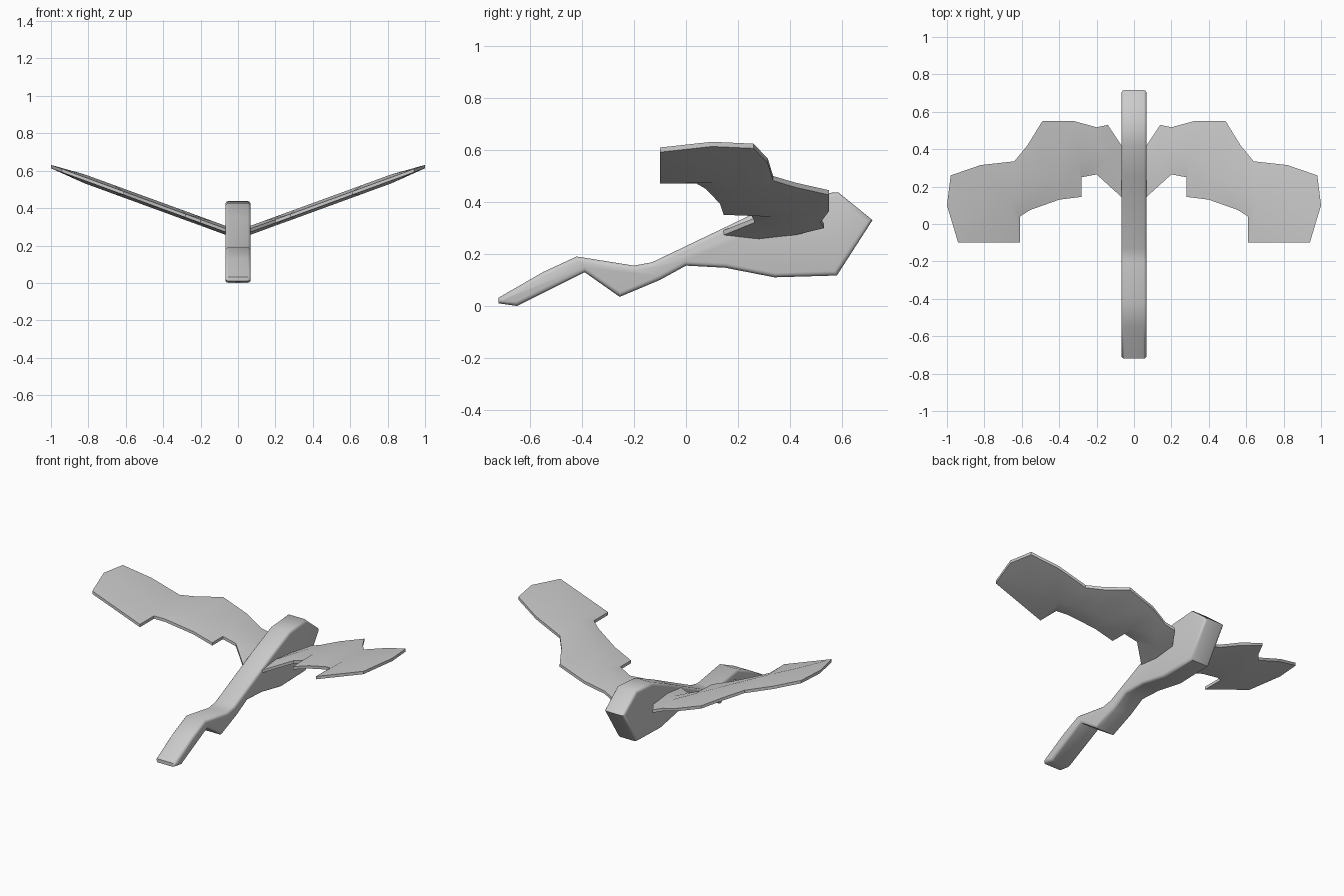
import bpy, bmesh, math

if "Cube" in bpy.data.objects:
    bpy.data.objects.remove(bpy.data.objects["Cube"])


def finish(name, bm, angle):
    bmesh.ops.recalc_face_normals(bm, faces=bm.faces)
    mesh = bpy.data.meshes.new(name)
    bm.to_mesh(mesh)
    bm.free()
    obj = bpy.data.objects.new(name, mesh)
    bpy.context.collection.objects.link(obj)
    bpy.ops.object.select_all(action='DESELECT')
    obj.select_set(True)
    bpy.context.view_layer.objects.active = obj
    bpy.ops.object.shade_smooth_by_angle(angle=math.radians(angle))
    return obj


# Body: side profile (y, z) extruded across x, long edges rounded
profile = [(-0.72, 0.032), (-0.55, 0.13), (-0.42, 0.19), (-0.2, 0.155),
           (-0.13, 0.168), (0.25, 0.35), (0.42, 0.425), (0.585, 0.437),
           (0.717, 0.33), (0.58, 0.117), (0.34, 0.11), (0.15, 0.147),
           (0.0, 0.155), (-0.1, 0.10), (-0.255, 0.035), (-0.39, 0.13),
           (-0.65, 0.0), (-0.72, 0.01)]
HALF = 0.068
bm = bmesh.new()
left = [bm.verts.new((-HALF, y, z)) for y, z in profile]
right = [bm.verts.new((HALF, y, z)) for y, z in profile]
caps = [bm.faces.new(left), bm.faces.new(right[::-1])]
for i in range(len(profile)):
    j = (i + 1) % len(profile)
    bm.faces.new((left[i], right[i], right[j], left[j]))
rim = [e for f in caps for e in f.edges]
bmesh.ops.recalc_face_normals(bm, faces=bm.faces)
bmesh.ops.bevel(bm, geom=rim, offset=0.017, segments=3, profile=0.5,
                affect='EDGES', clamp_overlap=False)
finish("body", bm, 50)

# Wing: leading edge, raised ridge and trailing edge seen from above (x, y)
lead = [(0.04, 0.38), (0.14, 0.53), (0.2, 0.517), (0.32, 0.55), (0.49, 0.55),
        (0.57, 0.42), (0.64, 0.335), (0.82, 0.315), (0.98, 0.26), (0.99, 0.18)]
ridge = [(0.04, 0.25), (0.13, 0.35), (0.19, 0.415), (0.3, 0.345), (0.42, 0.27),
         (0.5, 0.22), (0.58, 0.17), (0.66, 0.12), (0.82, 0.05), (1.0, 0.1)]
trail = [(0.04, 0.12), (0.2, 0.265), (0.28, 0.25), (0.28, 0.145), (0.40, 0.13),
         (0.555, 0.075), (0.61, 0.04), (0.61, -0.10), (0.94, -0.10), (0.97, 0.0)]


def wing_point(bm, p, offset):
    return bm.verts.new((p[0], p[1], 0.257 + 0.365 * p[0] + offset))


bm = bmesh.new()
sheets = []
for side in (1, -1):
    rows = []
    for k, line in enumerate((lead, ridge, trail)):
        rows.append([wing_point(bm, p, side * (0.024 if k == 1 and i < 9 else 0.009))
                     for i, p in enumerate(line)])
    for a, b in zip(rows, rows[1:]):
        for i in range(len(a) - 1):
            bm.faces.new((a[i], a[i + 1], b[i + 1], b[i]))
    sheets.append(rows[0] + [rows[1][-1]] + rows[2][::-1] + [rows[1][0]])
top, bottom = sheets
for i in range(len(top)):
    j = (i + 1) % len(top)
    bm.faces.new((top[i], top[j], bottom[j], bottom[i]))
wings = finish("wings", bm, 40)
wings.modifiers.new("mirror", 'MIRROR').use_mirror_merge = False
